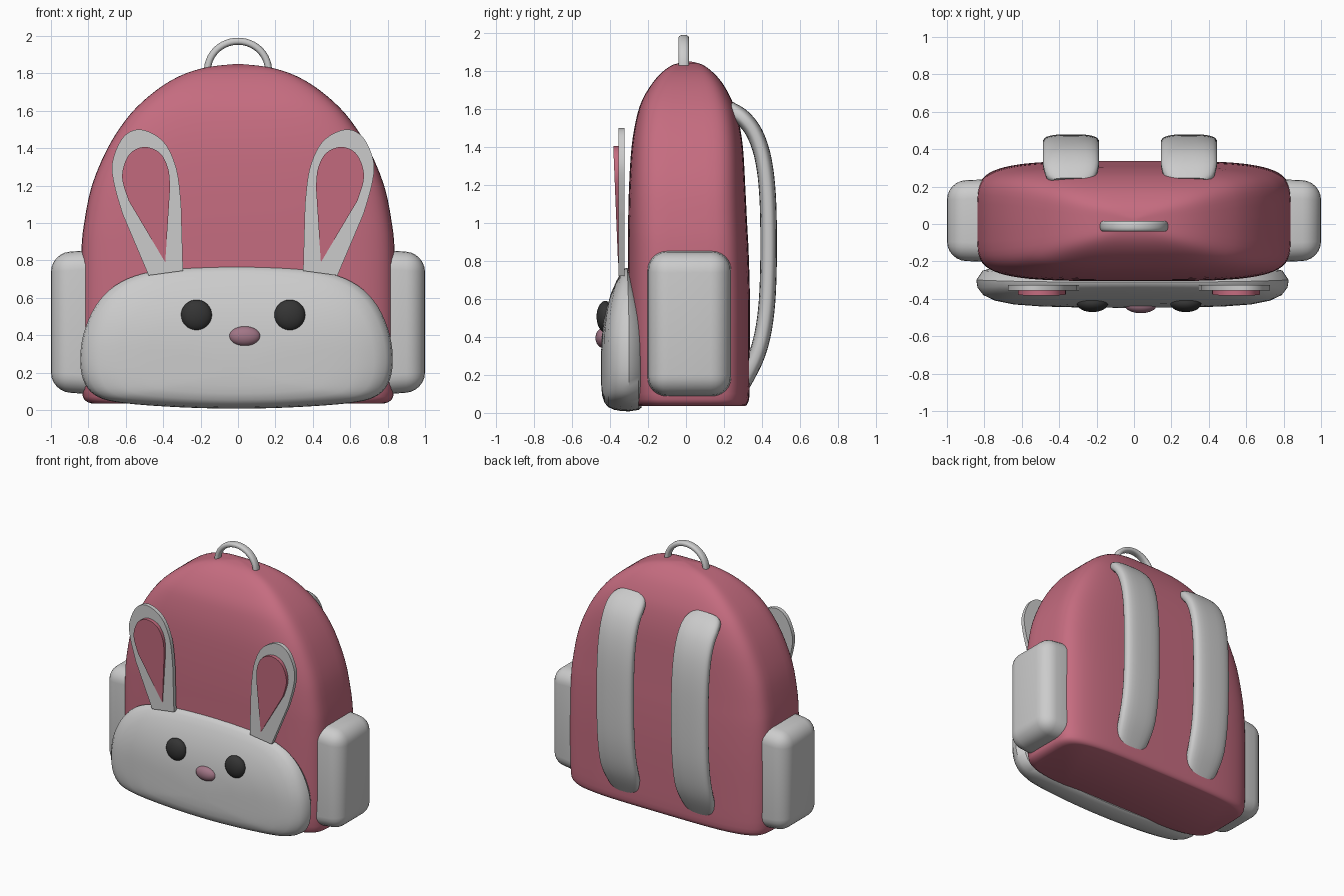
import bpy, bmesh, math
from mathutils import Vector

if "Cube" in bpy.data.objects:
    bpy.data.objects.remove(bpy.data.objects["Cube"])


def material(name, rgb):
    m = bpy.data.materials.new(name)
    m.diffuse_color = (*rgb, 1)
    m.use_nodes = True
    m.node_tree.nodes["Principled BSDF"].inputs["Base Color"].default_value = m.diffuse_color
    return m


PINK = material("pink_fabric", (0.56, 0.15, 0.215))
DARK = material("dark_button", (0.035, 0.035, 0.035))
NOSE = material("nose_pink", (0.36, 0.18, 0.24))


def finish(name, bm, mat=None, angle=40):
    bmesh.ops.recalc_face_normals(bm, faces=bm.faces)
    me = bpy.data.meshes.new(name)
    bm.to_mesh(me)
    bm.free()
    ob = bpy.data.objects.new(name, me)
    bpy.context.collection.objects.link(ob)
    if mat:
        me.materials.append(mat)
    bpy.ops.object.select_all(action='DESELECT')
    ob.select_set(True)
    bpy.context.view_layer.objects.active = ob
    bpy.ops.object.shade_smooth_by_angle(angle=math.radians(angle))
    return ob


def loft(name, rings, mat=None, angle=40):
    bm = bmesh.new()
    vs = [[bm.verts.new(p) for p in r] for r in rings]
    n = len(vs[0])
    for a, b in zip(vs, vs[1:]):
        for i in range(n):
            j = (i + 1) % n
            bm.faces.new((a[i], a[j], b[j], b[i]))
    bm.faces.new(vs[0])
    bm.faces.new(vs[-1])
    return finish(name, bm, mat, angle)


def spline(pts, steps=5, closed=False):
    """Catmull-Rom curve through the points."""
    pts = [Vector(p) for p in pts]
    n = len(pts)
    get = (lambda i: pts[i % n]) if closed else (lambda i: pts[max(0, min(n - 1, i))])
    out = []
    for i in range(n if closed else n - 1):
        a, b, c, d = (get(i + k) for k in (-1, 0, 1, 2))
        for s in range(steps):
            t = s / steps
            out.append(0.5 * (2 * b + (c - a) * t + (2 * a - 5 * b + 4 * c - d) * t * t
                              + (3 * b - a - 3 * c + d) * t ** 3))
    return out if closed else out + [pts[-1]]


def super_oval(n, a, b):
    """Unit rounded-rectangle section."""
    out = []
    for i in range(n):
        t = 2 * math.pi * (i + 0.5) / n
        c, s = math.cos(t), math.sin(t)
        out.append((math.copysign(abs(c) ** (2 / a), c), math.copysign(abs(s) ** (2 / b), s)))
    return out


def sweep(name, path, side, width, thick, power, ends=()):
    """Sweep a rounded section along a planar path; ends lists width factors of the end rings."""
    side = Vector(side)
    rings = []
    for i, p in enumerate(path):
        tan = (path[min(i + 1, len(path) - 1)] - path[max(i - 1, 0)]).normalized()
        nor = tan.cross(side)
        k = min(i, len(path) - 1 - i)
        w = width * (ends[k] if k < len(ends) else 1)
        rings.append([p + side * u * w + nor * v * thick for u, v in super_oval(24, power, power)])
    return loft(name, rings)


# Main bag: stacked rounded sections (z, half width, front y, back y)
levels = [(.035, .78, -.25, .31), (.05, .815, -.27, .325), (.1, .835, -.285, .335),
          (.3, .842, -.3, .337), (.6, .842, -.305, .337), (.85, .838, -.305, .33),
          (1.0, .823, -.305, .322), (1.2, .782, -.3, .312), (1.4, .698, -.287, .3),
          (1.55, .602, -.262, .275), (1.65, .51, -.23, .24), (1.74, .395, -.175, .19),
          (1.8, .28, -.12, .135), (1.835, .155, -.065, .085), (1.85, .02, .0, .03)]
smooth = spline([Vector(l[:3]) for l in levels], 3)
backs = spline([(l[3], 0, 0) for l in levels], 3)
rings = []
for (z, w, f), bk in zip(smooth, backs):
    mid, half = (f + bk.x) / 2, (bk.x - f) / 2
    rings.append([(w * u, mid + half * v, z) for u, v in super_oval(72, 4, 5.5)])
loft("bag_body", rings, PINK)

# Front face pocket: one outline, inset layer by layer and thinner at the top
half = [(.3, .755), (.5, .73), (.65, .665), (.755, .555), (.82, .4), (.835, .25),
        (.81, .14), (.74, .07), (.6, .037), (.3, .015)]
outline = [(0, .765)] + half + [(0, .008)] + [(-x, z) for x, z in reversed(half)]
outline = spline([(x, 0, z) for x, z in outline], 4, True)
rings = []
for y, s in [(-.235, .9), (-.25, .96), (-.3, 1), (-.34, .992), (-.38, .955), (-.41, .88),
             (-.43, .76), (-.441, .58), (-.446, .35), (-.448, .1)]:
    ring = []
    for p in outline:
        z = .2 + (p.z - .2) * s
        k = 1 - .68 * max(0, (z - .35) / .42) ** 2
        ring.append((p.x * s - .008, -.315 + (y + .315) * k, z))
    rings.append(ring)
loft("face_pocket", rings)

# Eyes and nose
for name, x, y, z, r, mat in [("eye_left", -.222, -.425, .507, (.083, .046, .083), DARK),
                              ("eye_right", .277, -.425, .507, (.083, .046, .083), DARK),
                              ("nose", .036, -.435, .395, (.084, .042, .053), NOSE)]:
    bm = bmesh.new()
    bmesh.ops.create_uvsphere(bm, u_segments=32, v_segments=16, radius=1)
    bmesh.ops.scale(bm, vec=r, verts=bm.verts)
    bmesh.ops.translate(bm, vec=(x, y, z), verts=bm.verts)
    finish(name, bm, mat)

# Ears: flat plates with a raised, tilted inner patch
ear = spline([(.331, 0, 1.1), (.356, 0, 1.29), (.425, 0, 1.435), (.545, 0, 1.5), (.64, 0, 1.46),
              (.698, 0, 1.33), (.69, 0, 1.21), (.645, 0, 1.05)], 5)
ear += [Vector((.505, 0, .72)), Vector((.321, 0, .745))]
inner = spline([(.39, 0, 1.19), (.4, 0, 1.29), (.445, 0, 1.375), (.53, 0, 1.407), (.61, 0, 1.365),
                (.647, 0, 1.25), (.612, 0, 1.12)], 5) + [Vector((.416, 0, .79))]
for label, sx in (("left", -1), ("right", 1)):
    loft("ear_" + label, [[(sx * p.x + .027, y, p.z) for p in ear] for y in (-.325, -.355)], None, 30)
    back = [(sx * p.x + .027, -.35, p.z) for p in inner]
    front = [(x, -.358 - .025 * (z - .79) / .61, z) for x, _, z in back]
    loft("ear_inner_" + label, [back, front], PINK, 30)

# Side pockets: tapered boxes with rounded edges
for label, sx in (("left", -1), ("right", 1)):
    bm = bmesh.new()
    bmesh.ops.create_cube(bm, size=1)
    for v in bm.verts:
        t = .94 if v.co.x > 0 else 1
        v.co = Vector((sx * (.85 + v.co.x * .3), .018 + v.co.y * .45 * t, .47 + v.co.z * .785 * t))
    bmesh.ops.recalc_face_normals(bm, faces=bm.faces)
    bmesh.ops.bevel(bm, geom=bm.edges[:], offset=.1, segments=6, profile=.5, affect='EDGES')
    finish("side_pocket_" + label, bm)

# Shoulder straps
for label, x in (("left", -.337), ("right", .294)):
    path = spline([(x, y, z) for y, z in [(.225, 1.6), (.3, 1.553), (.365, 1.465), (.41, 1.32), (.432, 1.1),
                                          (.434, .75), (.418, .5), (.375, .31), (.29, .14)]], 5)
    sweep("shoulder_strap_" + label, path, (1, 0, 0), .15, .044, 3, (.68, .8, .87, .92, .96, .98))

# Top carry handle
arch = [Vector((.163 * math.cos(t), -.012, 1.815 + .157 * math.sin(t)))
        for t in (math.pi * (i / 28 * 1.1 - .05) for i in range(29))]
sweep("carry_handle", arch, (0, 1, 0), .028, .019, 2.5)
